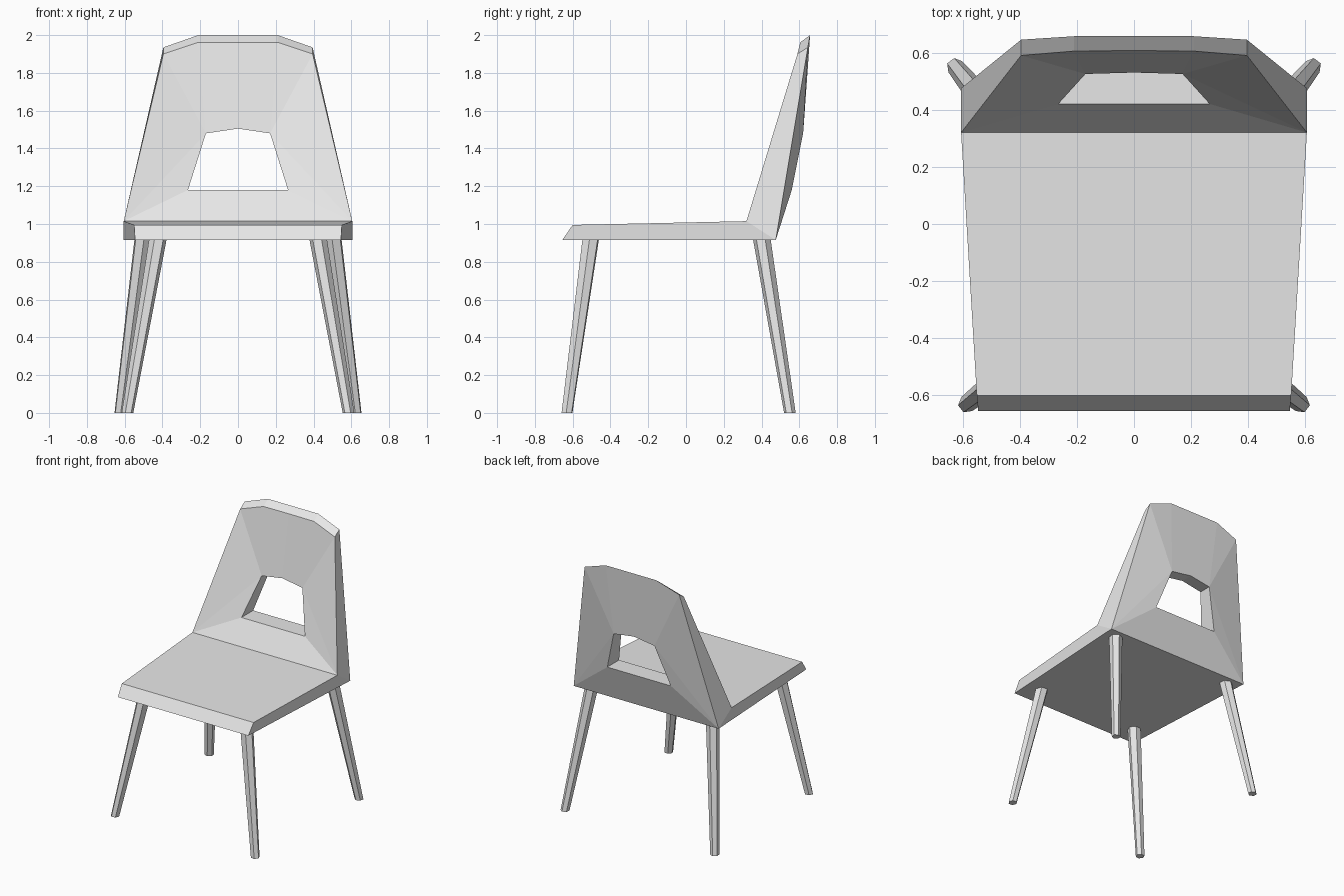
import bpy
import bmesh
from math import radians, cos, sin
from mathutils import Vector

cube = bpy.data.objects.get("Cube")
if cube:
    bpy.data.objects.remove(cube, do_unlink=True)

# One plain grey for the whole chair
GREY = (0.8, 0.8, 0.8, 1)
grey = bpy.data.materials.new("light grey")
grey.diffuse_color = GREY
grey.use_nodes = True
grey.node_tree.nodes["Principled BSDF"].inputs["Base Color"].default_value = GREY


def make_object(name, bm):
    bmesh.ops.recalc_face_normals(bm, faces=bm.faces)
    mesh = bpy.data.meshes.new(name)
    bm.to_mesh(mesh)
    bm.free()
    mesh.materials.append(grey)
    obj = bpy.data.objects.new(name, mesh)
    bpy.context.collection.objects.link(obj)
    return obj


# Seat and backrest: left half of one folded shell, mirrored across x = 0.
# Each outline point has a front position and a matching back position.
OUTLINE = {
    "lip": ((0.55, -0.60, 0.995), (0.545, -0.655, 0.915)),
    "lip_mid": ((0, -0.60, 0.995), (0, -0.655, 0.915)),
    "fold": ((0.605, 0.32, 1.015), (0.605, 0.475, 0.915)),
    "fold_in": ((0.20, 0.32, 1.015), (0.20, 0.475, 0.915)),
    "fold_mid": ((0, 0.32, 1.015), (0, 0.475, 0.915)),
    "hole_low_mid": ((0, 0.42, 1.18), (0, 0.56, 1.18)),
    "hole_low": ((0.265, 0.42, 1.18), (0.265, 0.56, 1.18)),
    "hole_high": ((0.17, 0.525, 1.48), (0.17, 0.62, 1.48)),
    "hole_high_mid": ((0, 0.53, 1.505), (0, 0.622, 1.505)),
    "crown_mid": ((0, 0.607, 1.962), (0, 0.657, 2.0)),
    "crown": ((0.21, 0.605, 1.962), (0.21, 0.657, 2.0)),
    "shoulder": ((0.395, 0.59, 1.90), (0.395, 0.645, 1.935)),
}
# Panels present on both the front and the back of the shell
PANELS = (
    "lip_mid lip fold fold_in fold_mid",
    "fold_mid fold_in hole_low hole_low_mid",
    "fold_in fold hole_low",
    "fold hole_high hole_low",
    "fold shoulder hole_high",
    "shoulder crown hole_high",
    "hole_high crown crown_mid hole_high_mid",
)
# Runs of points whose front and back are joined by a rim
RIMS = (
    "lip_mid lip fold shoulder crown crown_mid",
    "hole_low_mid hole_low hole_high hole_high_mid",
)
bm = bmesh.new()
pairs = {k: [bm.verts.new(p) for p in v] for k, v in OUTLINE.items()}
for panel in PANELS:
    for side in (0, 1):
        bm.faces.new([pairs[n][side] for n in panel.split()])
for rim in RIMS:
    names = rim.split()
    for a, b in zip(names, names[1:]):
        bm.faces.new((pairs[a][0], pairs[b][0], pairs[b][1], pairs[a][1]))
shell = make_object("seat_and_backrest", bm)
mirror = shell.modifiers.new("mirror", 'MIRROR')
mirror.use_clip = True


# Legs: tapered six-sided posts with a flat facing outward
def leg(name, foot, top, facing, side):
    bm = bmesh.new()
    rings = []
    for centre, radius in ((foot, 0.031), (top, 0.047)):
        ring = []
        for i in range(6):
            a = radians(facing + 30 + 60 * i)
            p = Vector(centre) + Vector((cos(a), sin(a), 0)) * radius
            p.x *= side
            ring.append(bm.verts.new(p))
        rings.append(ring)
        bm.faces.new(ring)
    low, high = rings
    for i in range(6):
        j = (i + 1) % 6
        bm.faces.new((low[i], low[j], high[j], high[i]))
    make_object(name, bm)


for label, side in (("left", 1), ("right", -1)):
    leg("front_leg_" + label, (0.585, -0.63, 0), (0.425, -0.505, 0.916), -38, side)
    leg("back_leg_" + label, (0.625, 0.55, 0), (0.505, 0.402, 0.916), 52, side)
